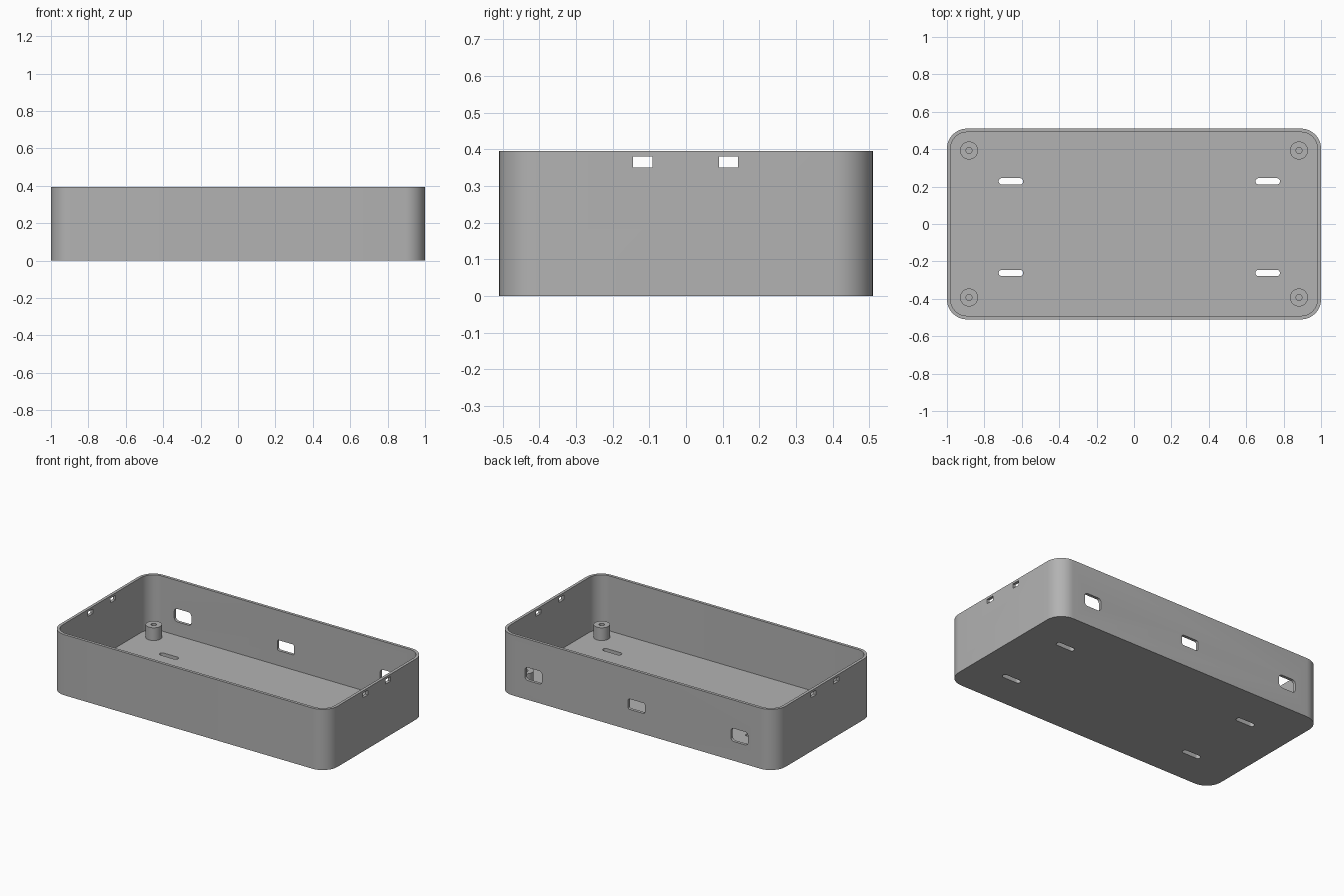
import bpy, bmesh
from math import sin, cos, pi, radians
from mathutils import Matrix, Vector

cube = bpy.data.objects.get("Cube")
if cube:
    bpy.data.objects.remove(cube, do_unlink=True)

HALF_X, HALF_Y, HEIGHT = 1.0, 0.51, 0.395
WALL, FLOOR, CORNER = 0.019, 0.037, 0.107
POST_TOP = 0.12

grey = bpy.data.materials.new("plain grey")
grey.use_nodes = True
colour = (0.448, 0.448, 0.448, 1)
grey.diffuse_color = colour
grey.node_tree.nodes["Principled BSDF"].inputs["Base Color"].default_value = colour


def prism(name, w, h, r, depth, centre, axis="Z", steps=10):
    """Rounded rectangle w by h, extruded by depth along an axis about its centre."""
    pts = []
    for i, (sx, sy) in enumerate([(1, 1), (-1, 1), (-1, -1), (1, -1)]):
        cx, cy = sx * (w / 2 - r), sy * (h / 2 - r)
        for k in range(steps + 1 if r else 1):
            a = (i + k / steps) * pi / 2
            pts.append((cx + r * cos(a), cy + r * sin(a), -depth / 2))
    bm = bmesh.new()
    face = bm.faces.new([bm.verts.new(p) for p in pts])
    top = bmesh.ops.extrude_face_region(bm, geom=[face])["geom"]
    bmesh.ops.translate(bm, vec=(0, 0, depth),
                        verts=[v for v in top if isinstance(v, bmesh.types.BMVert)])
    bmesh.ops.remove_doubles(bm, verts=bm.verts, dist=1e-5)
    bmesh.ops.recalc_face_normals(bm, faces=bm.faces)
    turn = {"Z": Matrix(),
            "Y": Matrix.Rotation(pi / 2, 4, "X"),
            "X": Matrix.Rotation(pi / 2, 4, "Z") @ Matrix.Rotation(pi / 2, 4, "X")}[axis]
    bm.transform(Matrix.Translation(Vector(centre)) @ turn)
    mesh = bpy.data.meshes.new(name)
    bm.to_mesh(mesh)
    bm.free()
    mesh.materials.append(grey)
    obj = bpy.data.objects.new(name, mesh)
    bpy.context.collection.objects.link(obj)
    return obj


def activate(obj):
    bpy.ops.object.select_all(action="DESELECT")
    obj.select_set(True)
    bpy.context.view_layer.objects.active = obj


def cut(obj, cutter):
    """Subtract the cutter, then remove it."""
    cutter.hide_render = True
    mod = obj.modifiers.new("cut", "BOOLEAN")
    mod.operation, mod.solver, mod.object = "DIFFERENCE", "EXACT", cutter
    activate(obj)
    bpy.ops.object.modifier_apply(modifier=mod.name)
    bpy.data.objects.remove(cutter, do_unlink=True)


# Open tray with thin walls
tray = prism("tray", 2 * HALF_X, 2 * HALF_Y, CORNER, HEIGHT, (0, 0, HEIGHT / 2))
cut(tray, prism("cavity", 2 * (HALF_X - WALL), 2 * (HALF_Y - WALL), CORNER - WALL,
                HEIGHT, (0, 0, FLOOR + HEIGHT / 2)))

# Mounting slots through the floor
for x in (-0.658, 0.715):
    for y in (-0.262, 0.228):
        cut(tray, prism("slot", 0.131, 0.034, 0.0169, 0.2, (x, y, 0)))

# Latch windows near the rim of both short walls
for x in (-HALF_X, HALF_X):
    for y in (-0.118, 0.116):
        cut(tray, prism("latch_window", 0.052, 0.03, 0, 0.1, (x, y, 0.365), "X"))

# Port openings in the back wall
for x, w, h, r in ((-0.742, 0.123, 0.085, 0.022), (0, 0.12, 0.068, 0.01),
                   (0.742, 0.123, 0.085, 0.022)):
    cut(tray, prism("port", w, h, r, 0.1, (x, HALF_Y, 0.168), "Y"))

parts = [tray]

# Screw posts with blind holes
for side, x in (("right", -0.882), ("left", 0.882)):
    for end, y in (("front", -0.393), ("back", 0.393)):
        base = FLOOR - 0.005
        post = prism(f"{end}_{side}_post", 0.096, 0.096, 0.048, POST_TOP - base,
                     (x, y, (POST_TOP + base) / 2))
        cut(post, prism("screw_hole", 0.032, 0.032, 0.016, 0.16, (x, y, POST_TOP)))
        parts.append(post)

# Smooth the rounded corners and keep the edges sharp
for obj in parts:
    activate(obj)
    bpy.ops.object.shade_smooth_by_angle(angle=radians(30))
